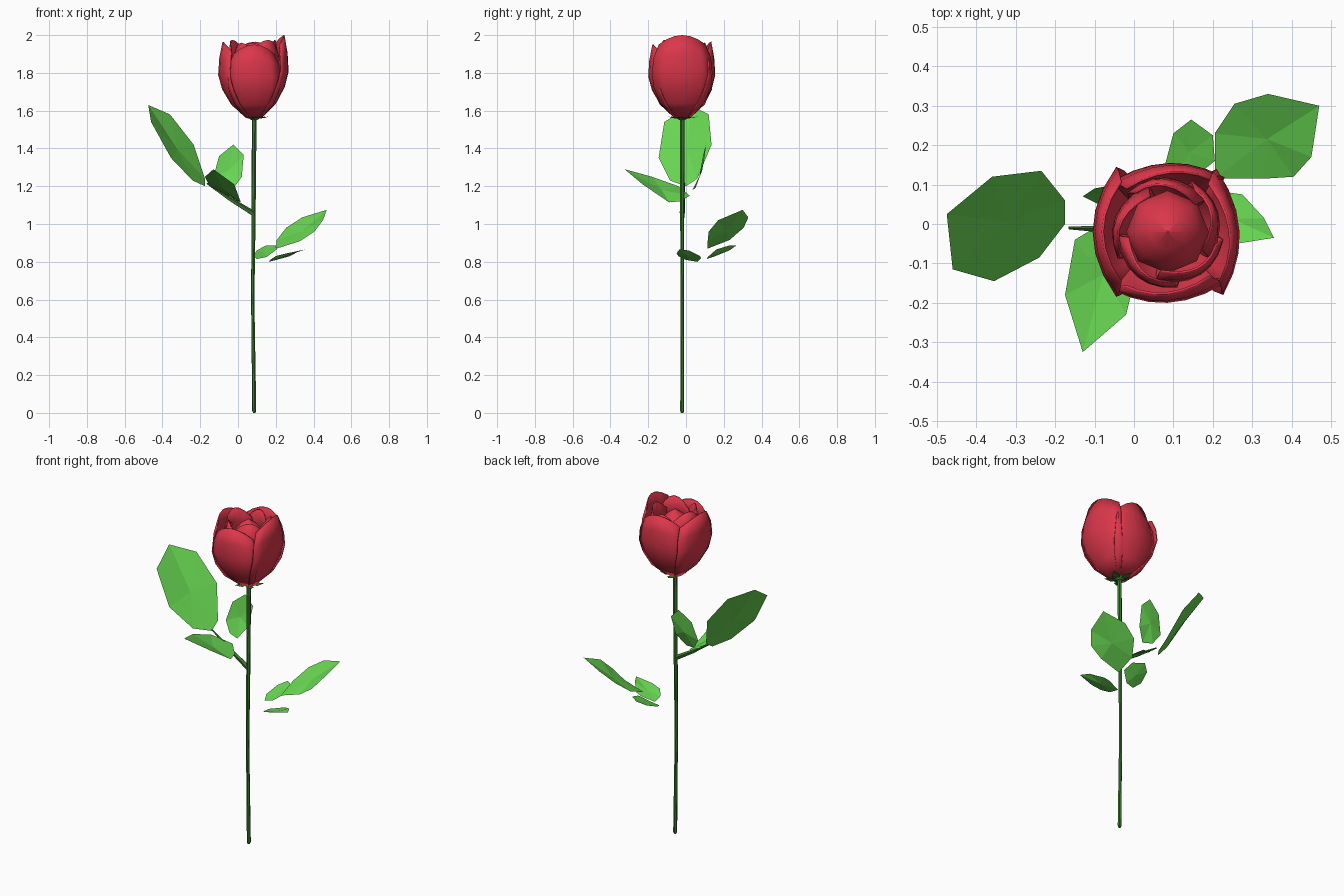
import bpy, bmesh, math
from mathutils import Vector

cube = bpy.data.objects.get("Cube")
if cube:
    bpy.data.objects.remove(cube, do_unlink=True)


def material(name, rgb):
    m = bpy.data.materials.new(name)
    m.use_nodes = True
    m.diffuse_color = (*rgb, 1)
    m.node_tree.nodes["Principled BSDF"].inputs["Base Color"].default_value = (*rgb, 1)
    return m


RED = material("petal red", (0.72, 0.038, 0.07))
LEAF = material("leaf green", (0.14, 0.68, 0.085))
STEM = material("stem green", (0.045, 0.19, 0.03))
CENTRE = Vector((0.085, -0.02, 0))
BASE_Z = 1.565


def make(name, verts, faces, mat, smooth=False):
    me = bpy.data.meshes.new(name)
    me.from_pydata(verts, [], faces)
    me.materials.append(mat)
    me.polygons.foreach_set("use_smooth", [smooth] * len(me.polygons))
    ob = bpy.data.objects.new(name, me)
    bpy.context.collection.objects.link(ob)
    return ob


def skin(rings, closed):
    """Quads joining successive rows of points."""
    n = len(rings[0])
    faces = [(i * n + j, i * n + (j + 1) % n, (i + 1) * n + (j + 1) % n, (i + 1) * n + j)
             for i in range(len(rings) - 1) for j in range(n if closed else n - 1)]
    return [p for r in rings for p in r], faces


def tube(name, path, sides=6):
    """Capped tube along (point, radius) pairs."""
    axis = (Vector(path[-1][0]) - Vector(path[0][0])).normalized()
    u = axis.orthogonal().normalized()
    w = axis.cross(u)
    rings = [[Vector(p) + r * (u * math.cos(a) + w * math.sin(a))
              for a in (math.tau * k / sides for k in range(sides))] for p, r in path]
    verts, faces = skin(rings, True)
    faces += [tuple(reversed(range(sides))), tuple(range(len(verts) - sides, len(verts)))]
    return make(name, verts, faces, STEM)


def leaf(name, outline, sag=0.012):
    """Outline fanned from a slightly sunken middle point."""
    pts = [Vector(p) for p in outline]
    mid = sum(pts, Vector()) / len(pts)
    n = len(pts)
    normal = sum(((pts[i] - mid).cross(pts[(i + 1) % n] - mid) for i in range(n)), Vector())
    if normal.z < 0:
        pts.reverse()
        normal = -normal
    make(name, pts + [mid - normal.normalized() * sag],
         [(i, (i + 1) % n, n) for i in range(n)], LEAF)


# rows: reach, width, height fraction
ROWS = [(0.25, 0.28, 0), (0.64, 0.72, 0.17), (0.89, 0.95, 0.37),
        (1, 1, 0.56), (0.97, 0.95, 0.78), (0.88, 0.78, 1)]


def petal(name, angle, reach, width, top, bow, skew=0.02, drop=0.05, cols=7):
    a = math.radians(angle)
    out, side = Vector((math.cos(a), math.sin(a), 0)), Vector((-math.sin(a), math.cos(a), 0))
    rows = []
    for r, w, f in ROWS:
        row = []
        for k in range(cols):
            s = 2 * k / (cols - 1) - 1
            p = CENTRE + out * (reach * r - bow * w * s * s + skew * s * f) + side * s * width * w
            p.z = BASE_Z + (top - BASE_Z) * f - drop * s * s * f ** 3
            row.append(p)
        rows.append(row)
    ob = make(name, *skin(rows, False), RED, True)
    mod = ob.modifiers.new("thickness", "SOLIDIFY")
    mod.thickness = 0.006
    return ob


# stem and side branch
tube("stem", [((0.086, -0.02, 0.01), 0.011), ((0.078, -0.02, 0.6), 0.009),
              ((0.082, -0.02, 1.0), 0.011), ((0.086, -0.02, BASE_Z + 0.01), 0.013)])
tube("stem_cut_end", [((0.086, -0.02, 0), 0.007), ((0.086, -0.02, 0.012), 0.011)])
tube("branch", [((0.083, -0.02, 1.055), 0.015), ((-0.04, -0.015, 1.13), 0.011),
                ((-0.165, -0.01, 1.215), 0.004)], 5)

# leaves on the upper branch
leaf("upper_right_leaf", [(-0.175, 0, 1.2), (-0.175, 0.06, 1.24), (-0.235, 0.135, 1.42),
     (-0.36, 0.12, 1.58), (-0.475, 0.025, 1.63), (-0.46, -0.115, 1.54),
     (-0.355, -0.145, 1.35), (-0.24, -0.085, 1.23)])
leaf("upper_front_leaf", [(-0.05, 0.02, 1.15), (-0.15, -0.04, 1.2), (-0.175, -0.18, 1.25),
     (-0.13, -0.325, 1.29), (-0.02, -0.23, 1.21), (0.015, -0.09, 1.115), (0, -0.03, 1.12)])
leaf("upper_back_leaf", [(-0.03, 0.035, 1.18), (-0.09, 0.05, 1.19), (-0.13, 0.07, 1.25),
     (-0.1, 0.09, 1.36), (-0.025, 0.105, 1.42), (0.03, 0.1, 1.365), (0.02, 0.07, 1.25)])

# leaves lower down
leaf("lower_large_leaf", [(0.205, 0.115, 0.87), (0.33, 0.115, 0.91), (0.405, 0.12, 0.96),
     (0.45, 0.17, 1.02), (0.47, 0.3, 1.075), (0.34, 0.33, 1.035),
     (0.255, 0.305, 0.98), (0.205, 0.23, 0.915)])
leaf("lower_front_leaf", [(0.165, 0.06, 0.8), (0.17, 0, 0.81), (0.2, -0.04, 0.83),
     (0.26, -0.05, 0.845), (0.355, -0.035, 0.865), (0.33, 0.015, 0.86),
     (0.275, 0.075, 0.83), (0.24, 0.08, 0.82)], 0.004)
leaf("lower_back_leaf", [(0.1, 0.11, 0.815), (0.08, 0.155, 0.83), (0.1, 0.23, 0.86),
     (0.145, 0.265, 0.885), (0.2, 0.225, 0.885), (0.205, 0.16, 0.865), (0.15, 0.115, 0.825)], 0.006)

# bud core: pointed eight-sided dome
core = [[CENTRE + Vector((r * math.cos(a), r * math.sin(a), z))
         for a in (math.tau * k / 8 for k in range(8))]
        for r, z in [(0.03, 1.58), (0.095, 1.7), (0.105, 1.82), (0.085, 1.88), (0.045, 1.92), (0.002, 1.95)]]
make("bud_core", *skin(core, True), RED, True)

# inner petals wrapped around the core
for i in range(5):
    petal(f"inner_petal_{i + 1}", 72 * i + 20, 0.138, 0.1, 1.975 - 0.015 * (i % 2), 0.045, 0.018, 0.06)

# outer petals: angle, reach, width, top, bow, skew
outer = [("front", -90, 0.18, 0.14, 1.95, 0.04, -0.012), ("left", 0, 0.183, 0.16, 2.0, 0.05, -0.015),
         ("back", 88, 0.175, 0.14, 1.965, 0.04, -0.015), ("right", 180, 0.19, 0.165, 1.965, 0.06, 0.0)]
for label, *args in outer:
    petal(f"{label}_outer_petal", *args)

# sepals under the flower, and a small calyx
tube("calyx", [((0.086, -0.02, 1.55), 0.016), ((0.086, -0.02, 1.575), 0.045)], 8)
for i in range(5):
    a = math.radians(72 * i + 170)
    out, side = Vector((math.cos(a), math.sin(a), 0)), Vector((-math.sin(a), math.cos(a), 0))
    up = Vector((0, 0, 1))
    lift = 0.07 if i == 0 else 0.012
    root = CENTRE + up * 1.557
    mid = root + out * 0.05 + up * lift * 0.3
    tip = root + out * (0.12 if i == 0 else 0.085) + up * lift
    make(f"sepal_{i + 1}", [root, mid - side * 0.022, tip, mid + side * 0.022],
         [(0, 1, 2), (0, 2, 3)], STEM)
